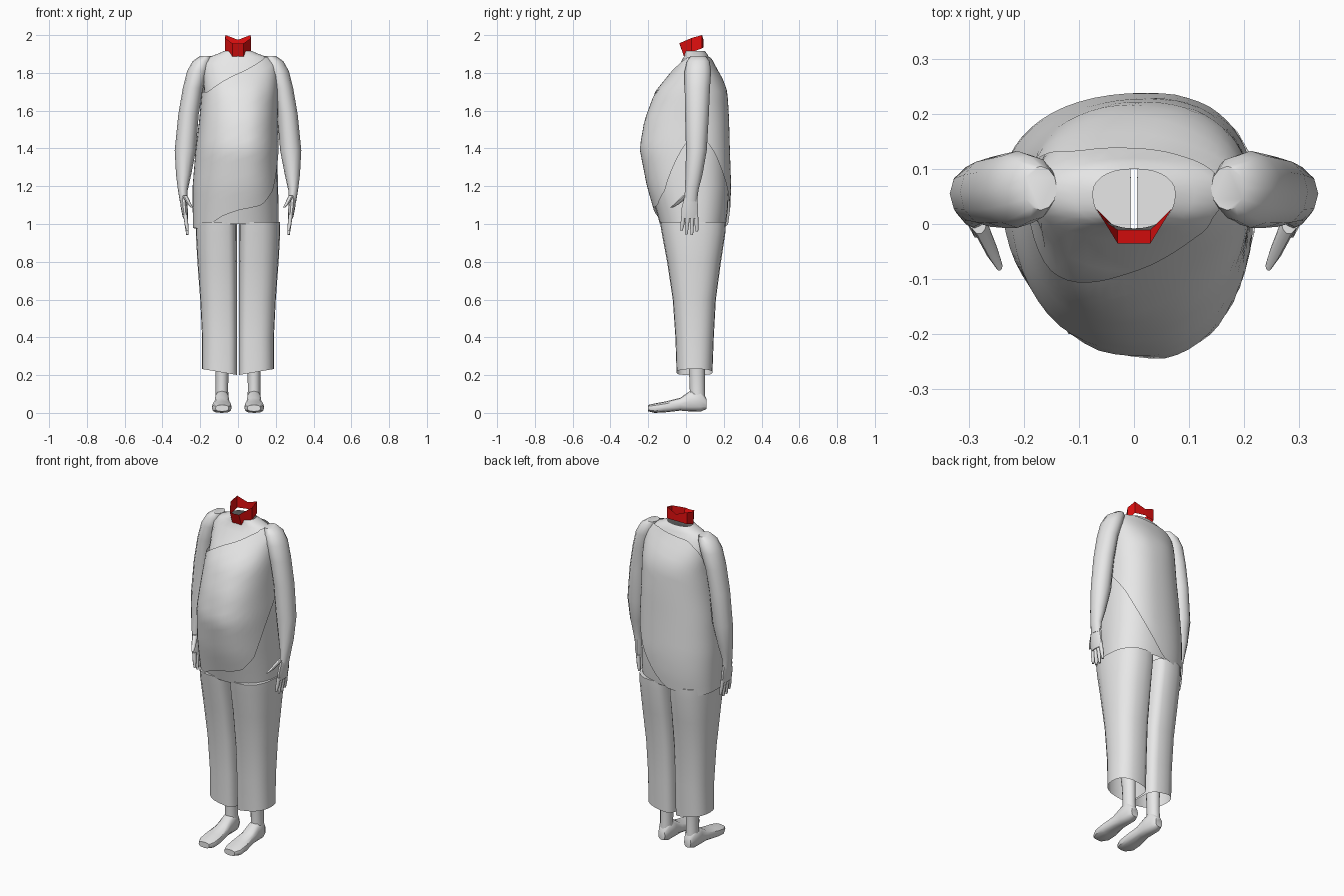
import bpy, bmesh, math


def material(name, rgb):
    m = bpy.data.materials.new(name)
    m.diffuse_color = (*rgb, 1)
    return m


WHITE = material("pale_white", (0.8, 0.8, 0.8))
RED = material("collar_red", (0.8, 0.005, 0.005))


def lerp_table(table, k):
    """Interpolate rows of (key, values...) at key k."""
    if k <= table[0][0]:
        return table[0][1:]
    for a, b in zip(table, table[1:]):
        if k <= b[0]:
            f = (k - a[0]) / (b[0] - a[0])
            return tuple(p + (q - p) * f for p, q in zip(a[1:], b[1:]))
    return table[-1][1:]


def spow(v, p):
    return math.copysign(abs(v) ** p, v)


def section(t, z, xl, xr, yf, yb, cx, cy, pl=0.9, pr=0.9):
    """Point on a lopsided rounded outline."""
    c, s = math.cos(t), math.sin(t)
    p = pr if c > 0 else pl
    return (cx + spow(c, p) * ((xr - cx) if c > 0 else (cx - xl)),
            cy + spow(s, p) * ((yb - cy) if s > 0 else (cy - yf)), z)


def angles(n):
    return [2 * math.pi * i / n for i in range(n)]


def loft(parts, name, mat=WHITE, bottom=False, top=False, mirror=False, angle=40):
    """Skin one or more stacks of rings (counter-clockwise, bottom to top)."""
    bm = bmesh.new()
    for rings in parts:
        vs = [[bm.verts.new(p) for p in r] for r in rings]
        n = len(vs[0])
        for a, b in zip(vs, vs[1:]):
            for i in range(n):
                j = (i + 1) % n
                bm.faces.new((a[i], a[j], b[j], b[i]))
        if bottom:
            bm.faces.new(vs[0][::-1])
        if top:
            bm.faces.new(vs[-1])
    if bottom and top:
        bmesh.ops.recalc_face_normals(bm, faces=bm.faces)
    me = bpy.data.meshes.new(name)
    bm.to_mesh(me)
    bm.free()
    me.materials.append(mat)
    ob = bpy.data.objects.new(name, me)
    bpy.context.collection.objects.link(ob)
    if mirror:
        ob.modifiers.new("mirror", "MIRROR").use_mirror_merge = False
    bpy.ops.object.select_all(action="DESELECT")
    ob.select_set(True)
    bpy.context.view_layer.objects.active = ob
    bpy.ops.object.shade_smooth_by_angle(angle=math.radians(angle))
    return ob


def tube(nodes, n=10):
    """Horizontal oval rings from (x, y, z, rx, ry), bottom to top."""
    return [[(x + rx * math.cos(t), y + ry * math.sin(t), z) for t in angles(n)]
            for x, y, z, rx, ry in nodes]


# Torso outline by height: z, left, right, front, back, centre x
TORSO = [
    (0.95, -0.225, 0.215, -0.125, 0.205, 0.0),
    (1.08, -0.228, 0.215, -0.16, 0.222, 0.01),
    (1.2, -0.228, 0.212, -0.195, 0.227, 0.025),
    (1.4, -0.212, 0.207, -0.234, 0.22, 0.03),
    (1.55, -0.193, 0.2, -0.208, 0.216, 0.03),
    (1.7, -0.18, 0.2, -0.152, 0.208, 0.02),
    (1.78, -0.185, 0.198, -0.088, 0.178, 0.01),
    (1.85, -0.185, 0.19, -0.03, 0.135, 0.0),
    (1.885, -0.15, 0.15, -0.012, 0.12, 0.0),
    (1.9, -0.11, 0.11, -0.008, 0.112, 0.0),
    (1.915, -0.075, 0.075, -0.008, 0.1, 0.0),
]


def torso_point(t, z, grow=0.0):
    xl, xr, yf, yb, cx = lerp_table(TORSO, z)
    return section(t, z, xl - grow, xr + grow, yf - grow, yb + grow, cx, 0.055)


N = 28
levels = [1.0] + [row[0] for row in TORSO[1:]]
loft([[[torso_point(t, z) for t in angles(N)] for z in levels]], "torso")

# One-shouldered tunic: hem and neckline height by angle (0 = right, 90 = back)
HEM = [(0, 1.5), (30, 1.38), (60, 1.2), (95, 1.0), (140, 0.97), (180, 0.98),
       (225, 0.975), (250, 1.04), (270, 1.075), (300, 1.1), (322, 1.18),
       (342, 1.35), (360, 1.5)]
NECKLINE = [(0, 1.885), (60, 1.885), (120, 1.86), (150, 1.8), (180, 1.7),
            (215, 1.7), (240, 1.745), (270, 1.8), (300, 1.855), (330, 1.885), (360, 1.885)]
ROWS = 16
tunic = []
for r in range(ROWS + 1):
    ring = []
    for t in angles(N * 2):
        d = math.degrees(t)
        lo, hi = lerp_table(HEM, d)[0], lerp_table(NECKLINE, d)[0]
        ring.append(torso_point(t, lo + (hi - lo) * r / ROWS, 0.012))
    tunic.append(ring)
loft([tunic], "tunic")

# Hollow red collar, tilted forward, notched at the rear
collar = [[], []]
for x, y, z0, z1 in ((0.07, 0.03, 1.915, 1.985), (0.065, 0.085, 1.935, 2.0),
                     (0.0, 0.093, 1.94, 1.975), (-0.065, 0.085, 1.935, 2.0),
                     (-0.07, 0.03, 1.915, 1.985), (-0.03, -0.035, 1.89, 1.957),
                     (0.0, -0.035, 1.89, 1.955), (0.03, -0.035, 1.89, 1.957)):
    collar[0].append((x, y if y > 0 else y + 0.025, z0 - 0.005))
    collar[1].append((x, y, z1))
loft([collar], "collar", RED, angle=25)

# Wide trousers, flat along the inside, open at the cuffs
LEG = [(0.22, 0.19, -0.05, 0.14), (0.4, 0.19, -0.056, 0.147), (0.6, 0.2, -0.07, 0.158),
       (0.8, 0.215, -0.1, 0.185), (0.95, 0.223, -0.128, 0.208), (1.01, 0.222, -0.138, 0.212)]
leg = []
for k, (z, xr, yf, yb) in enumerate(LEG):
    ring = [section(t, z, 0.005, xr, yf, yb, 0.09, (yf + yb) / 2, 0.55, 0.85) for t in angles(24)]
    if k == 0:  # cuffs dip toward the inside
        ring = [(x, y, 0.2 + 0.17 * x) for x, y, _ in ring]
    leg.append(ring)
loft([leg], "trousers", top=True, mirror=True)

# Arms
arm = tube([(0.288, 0.025, 1.12, 0.02, 0.034), (0.292, 0.03, 1.18, 0.026, 0.036),
            (0.288, 0.042, 1.26, 0.04, 0.045), (0.279, 0.055, 1.39, 0.056, 0.055),
            (0.262, 0.058, 1.58, 0.054, 0.063), (0.238, 0.06, 1.72, 0.054, 0.067),
            (0.212, 0.063, 1.81, 0.057, 0.07), (0.19, 0.065, 1.862, 0.05, 0.06),
            (0.17, 0.065, 1.89, 0.03, 0.04)], 12)
loft([arm], "arm", bottom=True, top=True, mirror=True)

# Hands: palm, four fingers and a thumb
palm = tube([(0.278, 0.02, 1.03, 0.013, 0.044), (0.284, 0.02, 1.08, 0.018, 0.047),
             (0.288, 0.025, 1.14, 0.021, 0.036)])
hand = [palm]
for y0, y1, tip in ((-0.013, -0.024, 0.965), (0.01, 0.002, 0.945),
                    (0.032, 0.031, 0.943), (0.053, 0.058, 0.96)):
    hand.append(tube([(0.268, y1, tip, 0.006, 0.007), (0.273, (y0 + y1) / 2, 1.0, 0.01, 0.011),
                      (0.279, y0, 1.05, 0.011, 0.012)], 10))
hand.append(tube([(0.245, -0.076, 1.088, 0.006, 0.009), (0.258, -0.05, 1.105, 0.011, 0.014),
                  (0.282, 0.002, 1.15, 0.014, 0.02)], 10))
loft(hand, "hand", bottom=True, top=True, mirror=True)

# Lower legs
shin = tube([(0.085, 0.062, 0.05, 0.036, 0.042), (0.085, 0.06, 0.12, 0.033, 0.04),
             (0.085, 0.058, 0.22, 0.034, 0.042), (0.09, 0.055, 0.36, 0.045, 0.05)], 12)
loft([shin], "lower_leg", bottom=True, top=True, mirror=True)

# Feet: upright slices from heel to toe (y, centre x, half width, bottom, top)
foot = []
for y, cx, w, z0, z1 in ((0.108, 0.085, 0.022, 0.02, 0.075), (0.08, 0.085, 0.037, 0.008, 0.12),
                         (0.02, 0.085, 0.038, 0.008, 0.115), (-0.03, 0.085, 0.042, 0.012, 0.08),
                         (-0.11, 0.086, 0.053, 0.003, 0.06), (-0.165, 0.086, 0.052, 0.0, 0.05),
                         (-0.2, 0.084, 0.035, 0.008, 0.042)):
    foot.append([(cx + w * spow(math.cos(t), 0.7), y,
                  (z0 + z1) / 2 + (z1 - z0) / 2 * spow(math.sin(t), 0.8)) for t in angles(12)])
loft([foot], "foot", bottom=True, top=True, mirror=True)
